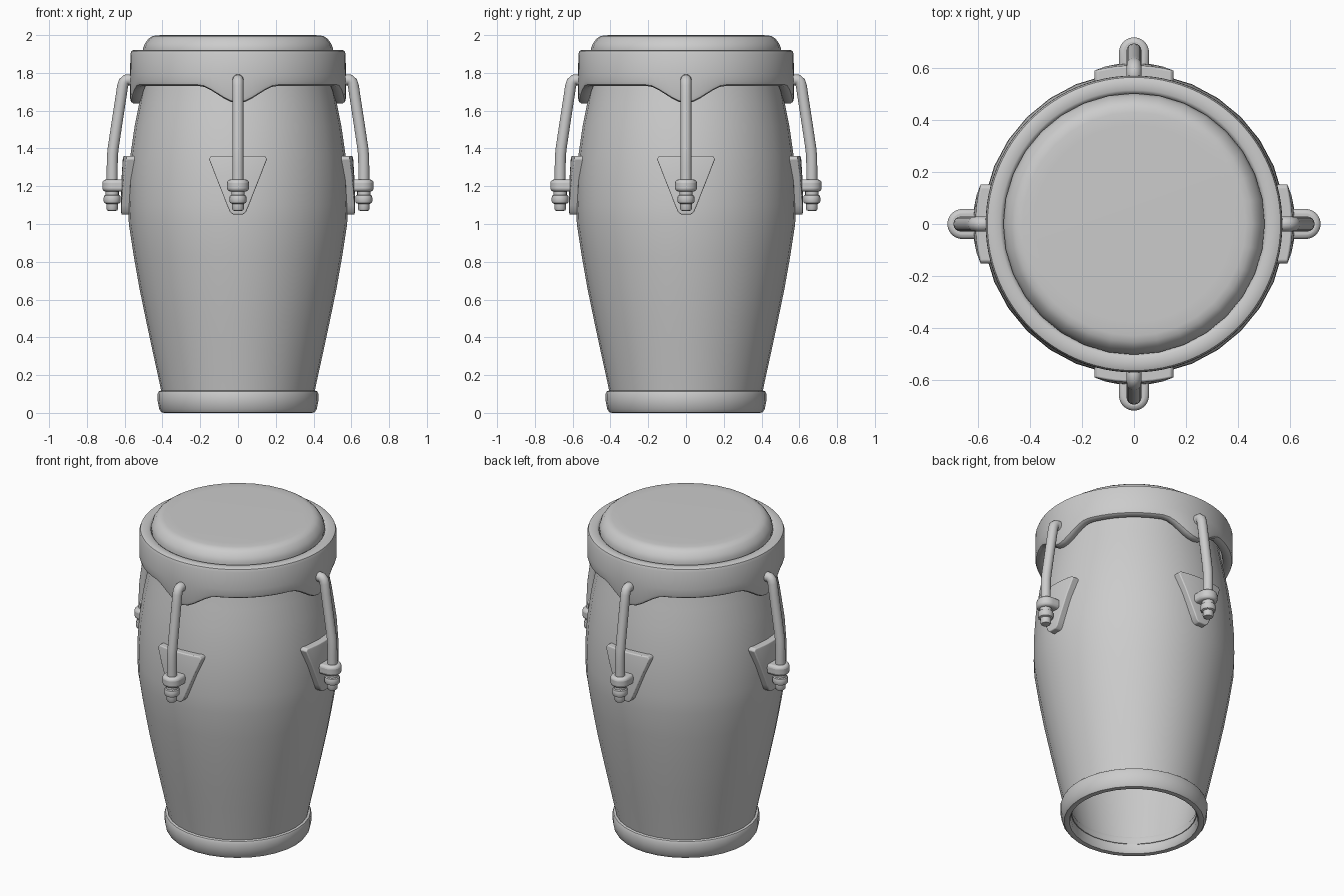
import bpy, bmesh, math
from mathutils import Vector, Matrix

if "Cube" in bpy.data.objects:
    bpy.data.objects.remove(bpy.data.objects["Cube"])


def finish(bm, name, angle=40, bevel=0.0):
    bmesh.ops.remove_doubles(bm, verts=bm.verts, dist=1e-5)
    bmesh.ops.recalc_face_normals(bm, faces=bm.faces)
    me = bpy.data.meshes.new(name)
    bm.to_mesh(me)
    bm.free()
    ob = bpy.data.objects.new(name, me)
    bpy.context.collection.objects.link(ob)
    if bevel:
        m = ob.modifiers.new("bevel", 'BEVEL')
        m.width, m.segments, m.limit_method = bevel, 3, 'ANGLE'
        m.angle_limit = math.radians(40)
    bpy.ops.object.select_all(action='DESELECT')
    ob.select_set(True)
    bpy.context.view_layer.objects.active = ob
    bpy.ops.object.shade_smooth_by_angle(angle=math.radians(angle))
    return ob


def skin(bm, rings, closed=True):
    """Bridge successive rings of equal length with quads."""
    n = len(rings[0])
    for a, b in zip(rings, rings[1:]):
        for i in range(n if closed else n - 1):
            j = (i + 1) % n
            bm.faces.new((a[i], a[j], b[j], b[i]))


def lathe(name, profile, segs=32, closed=True, offset=(0, 0, 0), shape=None):
    """Revolve (r, z) points; shape(angle, z) may adjust the height."""
    bm = bmesh.new()
    rings = []
    for r, z in profile:
        ring = []
        for i in range(segs):
            a = 2 * math.pi * i / segs
            h = shape(a, z) if shape else z
            ring.append(bm.verts.new(Vector((r * math.cos(a), r * math.sin(a), h)) + Vector(offset)))
        rings.append(ring)
    if closed:
        rings.append(rings[0])
    skin(bm, rings)
    if not closed:
        bm.faces.new(rings[0])
        bm.faces.new(rings[-1])
    return finish(bm, name)


# Hollow wooden shell
outer = [(0.395, 0.06), (0.42, 0.18), (0.455, 0.34), (0.485, 0.48), (0.522, 0.66), (0.552, 0.83),
         (0.578, 1.0), (0.582, 1.1), (0.58, 1.22), (0.57, 1.36), (0.547, 1.52), (0.523, 1.64),
         (0.503, 1.74), (0.48, 1.88)]
lathe("shell", outer + [(r - 0.035, z) for r, z in reversed(outer)])

# Base ring
lathe("base_ring", [(0.365, 0.02), (0.375, 0.003), (0.39, 0), (0.405, 0.003), (0.417, 0.02), (0.425, 0.06),
                    (0.426, 0.1), (0.42, 0.114), (0.408, 0.118), (0.375, 0.118), (0.365, 0.1)])

# Drum head
lathe("drum_head", [(0.47, 1.86), (0.5, 1.87), (0.503, 1.93), (0.493, 1.955), (0.475, 1.98),
                    (0.455, 1.994), (0.43, 1.999), (0.38, 2.0)], closed=False)


# Collar with four pointed lobes along its lower edge
def lobes(a, z):
    if z > 1.78:
        return z
    q = (a + math.pi / 4) % (math.pi / 2) - math.pi / 4
    t = min(abs(q) * 0.57 / 0.22, 1)
    return z - 0.092 * (1 - t * t * (3 - 2 * t))


lathe("collar", [(0.498, 1.9), (0.504, 1.915), (0.515, 1.922), (0.55, 1.922), (0.564, 1.916), (0.57, 1.9),
                 (0.571, 1.79), (0.571, 1.755), (0.566, 1.738), (0.555, 1.731), (0.525, 1.731),
                 (0.514, 1.738), (0.51, 1.755), (0.505, 1.79)], segs=96, shape=lobes)


# Tension hardware, built at the front
def hook():
    bm = bmesh.new()
    path = [(0.545, 1.752), (0.575, 1.764), (0.592, 1.763), (0.604, 1.752), (0.611, 1.73), (0.62, 1.67),
            (0.643, 1.52), (0.661, 1.4), (0.665, 1.36), (0.666, 1.3), (0.666, 1.15)]
    pts = [Vector((0, -r, z)) for r, z in path]
    rings = []
    for k, p in enumerate(pts):
        t = (pts[min(k + 1, len(pts) - 1)] - pts[max(k - 1, 0)]).normalized()
        side = Vector((1, 0, 0))
        up = t.cross(side)
        rings.append([bm.verts.new(p + 0.029 * (side * math.cos(i * math.pi / 8) + up * math.sin(i * math.pi / 8)))
                      for i in range(16)])
    skin(bm, rings)
    bm.faces.new(rings[0])
    bm.faces.new(rings[-1])
    return finish(bm, "tension_hook")


def plate():
    bm = bmesh.new()
    rows = [(1.36, 0.142, 0.607), (1.345, 0.154, 0.61), (1.25, 0.117, 0.616), (1.1, 0.058, 0.62),
            (1.065, 0.043, 0.619), (1.05, 0.026, 0.617)]
    layers = []
    for depth in (0, 0.065):
        grid = []
        for z, w, rad in rows:
            R = rad - depth
            xs = [w * (i / 4 - 1) for i in range(9)]
            grid.append([bm.verts.new((x, -math.sqrt(R * R - x * x), z)) for x in xs])
        skin(bm, grid, closed=False)
        layers.append(grid)
    loops = [g[0] + [r[-1] for r in g[1:]] + g[-1][-2::-1] + [r[0] for r in g[-2:0:-1]] for g in layers]
    skin(bm, loops)
    return finish(bm, "lug_plate", bevel=0.014)


def lug():
    bm = bmesh.new()
    outline = [(-0.058, -0.58)]
    outline += [(-0.058 * math.cos(i * math.pi / 12), -0.66 - 0.058 * math.sin(i * math.pi / 12)) for i in range(13)]
    outline += [(0.058, -0.58)]
    rings = [[bm.verts.new((x, y, z)) for x, y in outline] for z in (1.172, 1.235)]
    skin(bm, rings)
    for r in rings:
        bm.faces.new(r)
    return finish(bm, "lug", bevel=0.017)


nut_profile = [(0.035, 1.19), (0.035, 1.154), (0.042, 1.15), (0.045, 1.14), (0.045, 1.12), (0.041, 1.111),
               (0.031, 1.107), (0.031, 1.08), (0.026, 1.071), (0.015, 1.069)]
nut = lathe("nut_and_bolt_end", nut_profile, segs=16, closed=False, offset=(0, -0.666, 0))

# Repeat the hardware on all four sides
for part in (hook(), plate(), lug(), nut):
    for k in range(1, 4):
        c = part.copy()
        c.name = f"{part.name}_{k + 1}"
        c.matrix_world = Matrix.Rotation(k * math.pi / 2, 4, 'Z')
        bpy.context.collection.objects.link(c)
